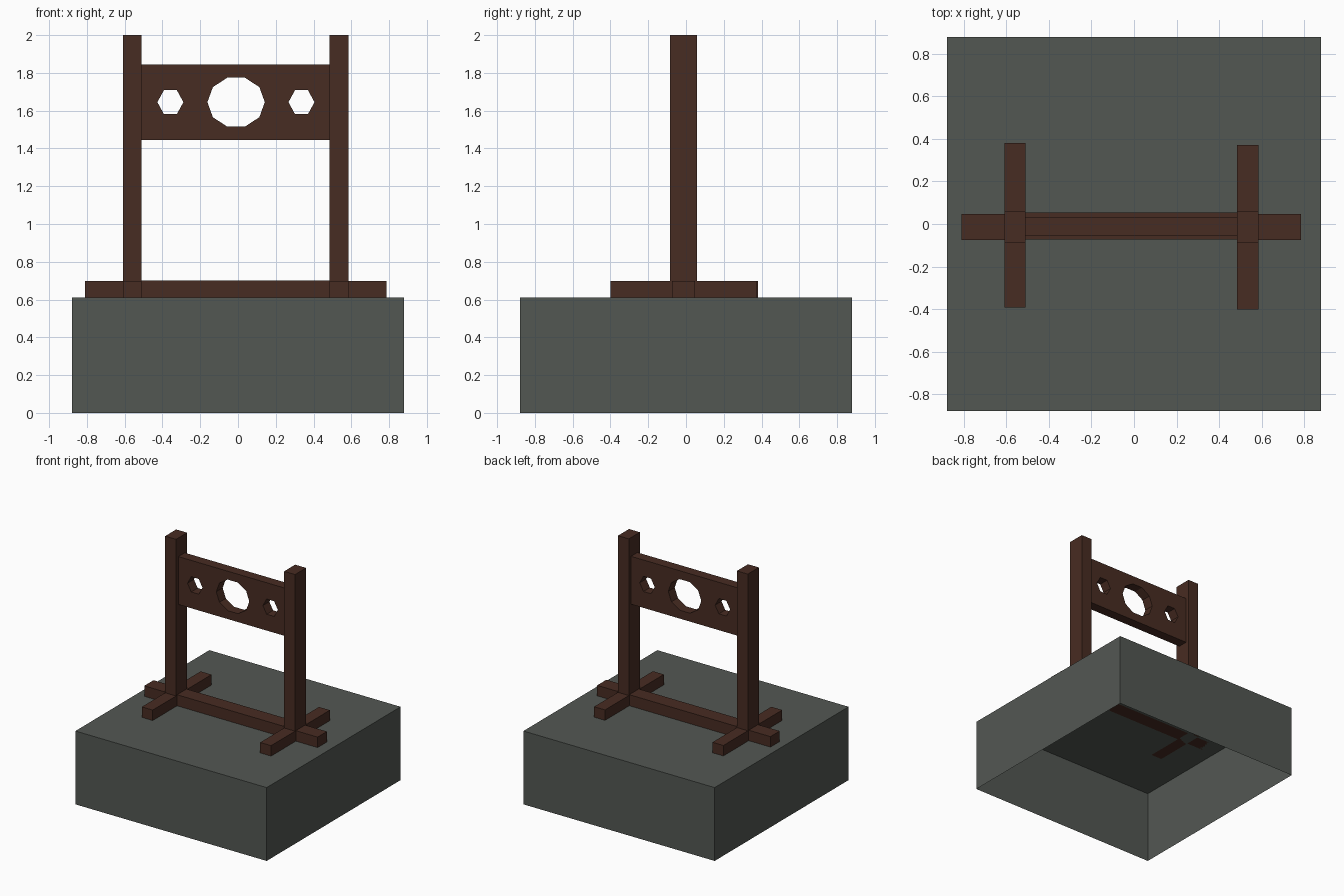
import bpy, bmesh, math
from mathutils import Matrix, Vector

if "Cube" in bpy.data.objects:
    bpy.data.objects.remove(bpy.data.objects["Cube"])


def material(name, rgb):
    m = bpy.data.materials.new(name)
    m.diffuse_color = (*rgb, 1)
    m.use_nodes = True
    m.node_tree.nodes["Principled BSDF"].inputs["Base Color"].default_value = m.diffuse_color
    return m


WOOD = material("dark brown wood", (0.064, 0.025, 0.016))
STONE = material("grey stone", (0.086, 0.096, 0.086))


def box(name, x, y, z, mat, open_bottom=False):
    lo, hi = Vector((x[0], y[0], z[0])), Vector((x[1], y[1], z[1]))
    bm = bmesh.new()
    bmesh.ops.create_cube(bm, size=1, matrix=Matrix.Translation((lo + hi) / 2)
                          @ Matrix.Diagonal((*(hi - lo), 1)))
    if open_bottom:
        bm.normal_update()
        bmesh.ops.delete(bm, geom=[f for f in bm.faces if f.normal.z < -0.9],
                         context='FACES')
    me = bpy.data.meshes.new(name)
    bm.to_mesh(me)
    bm.free()
    me.materials.append(mat)
    ob = bpy.data.objects.new(name, me)
    bpy.context.collection.objects.link(ob)
    return ob


def ellipse(cx, cz, rx, rz, sides):
    return [(cx + rx * math.cos(2 * math.pi * i / sides),
             cz + rz * math.sin(2 * math.pi * i / sides)) for i in range(sides)]


# Hollow platform
box("platform", (-0.88, 0.88), (-0.88, 0.88), (0, 0.61), STONE, open_bottom=True)

# Posts, crossing feet and outer end blocks
GROUND, FOOT_TOP = 0.61, 0.697
for side, x0, x1, end, shift in (("left", -0.61, -0.51, (-0.81, -0.61), 0.0),
                                 ("right", 0.485, 0.585, (0.585, 0.785), -0.008)):
    box(side + "_post", (x0, x1), (-0.086, 0.059), (GROUND, 2.0), WOOD)
    box(side + "_front_foot", (x0, x1), (-0.393 + shift, -0.086), (GROUND, FOOT_TOP), WOOD)
    box(side + "_back_foot", (x0, x1), (0.059, 0.38 + shift), (GROUND, FOOT_TOP), WOOD)
    box(side + "_end_block", end, (-0.075, 0.047), (GROUND, FOOT_TOP), WOOD)

# Floor beam between the posts
box("floor_beam", (-0.51, 0.485), (-0.072, 0.053), (GROUND, 0.702), WOOD)

# Board with neck and wrist holes: filled outline, extruded
outlines = [
    [(-0.51, 1.446), (0.485, 1.446), (0.485, 1.844), (-0.51, 1.844)],
    ellipse(-0.01, 1.645, 0.152, 0.136, 10),
    ellipse(-0.358, 1.645, 0.069, 0.073, 6),
    ellipse(0.336, 1.645, 0.069, 0.073, 6),
]
curve = bpy.data.curves.new("board_outline", 'CURVE')
curve.dimensions = '2D'
curve.fill_mode = 'BOTH'
curve.extrude = 0.042
for pts in outlines:
    s = curve.splines.new('POLY')
    s.points.add(len(pts) - 1)
    for p, (x, z) in zip(s.points, pts):
        p.co = (x, z, 0, 1)
    s.use_cyclic_u = True
tmp = bpy.data.objects.new("board_outline", curve)
bpy.context.collection.objects.link(tmp)
bpy.context.view_layer.update()
me = bpy.data.meshes.new_from_object(tmp.evaluated_get(bpy.context.evaluated_depsgraph_get()))
bpy.data.objects.remove(tmp)
me.transform(Matrix.Translation((0, -0.012, 0)) @ Matrix.Rotation(math.pi / 2, 4, 'X'))
bm = bmesh.new()
bm.from_mesh(me)
bmesh.ops.remove_doubles(bm, verts=bm.verts, dist=1e-5)
bmesh.ops.recalc_face_normals(bm, faces=bm.faces)
for f in bm.faces:
    f.smooth = False
bm.to_mesh(me)
bm.free()
me.materials.clear()
me.materials.append(WOOD)
board = bpy.data.objects.new("holed_board", me)
bpy.context.collection.objects.link(board)
